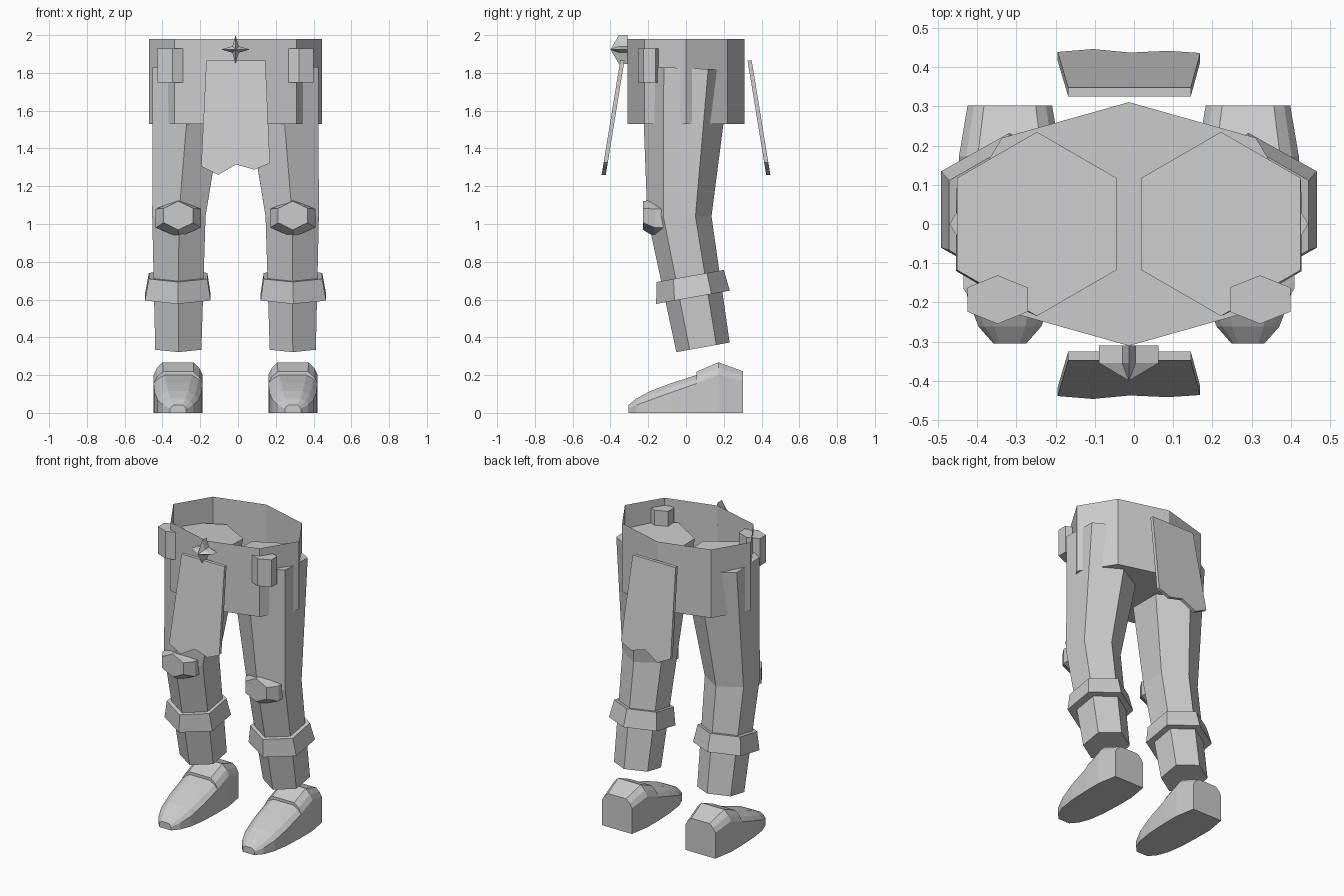
import bpy, bmesh, math

if "Cube" in bpy.data.objects:
    bpy.data.objects.remove(bpy.data.objects["Cube"])

CX = -0.013  # symmetry line of the outfit

grey = bpy.data.materials.new("grey")
grey.diffuse_color = (0.6, 0.6, 0.6, 1)
grey.use_nodes = True
grey.node_tree.nodes["Principled BSDF"].inputs["Base Color"].default_value = grey.diffuse_color


def loft(name, rings, start_cap=True, end_cap=True, apex=None):
    """Skin a list of equal-length point rings into one flat-shaded object."""
    bm = bmesh.new()
    vs = [[bm.verts.new(p) for p in ring] for ring in rings]
    n = len(rings[0])
    for a, b in zip(vs, vs[1:]):
        for i in range(n):
            j = (i + 1) % n
            bm.faces.new((a[i], a[j], b[j], b[i]))
    if start_cap:
        bm.faces.new(vs[0])
    if apex:
        tip = bm.verts.new(apex)
        for i in range(n):
            bm.faces.new((vs[-1][i], vs[-1][(i + 1) % n], tip))
    elif end_cap:
        bm.faces.new(vs[-1])
    bmesh.ops.recalc_face_normals(bm, faces=bm.faces)
    me = bpy.data.meshes.new(name)
    bm.to_mesh(me)
    bm.free()
    me.materials.append(grey)
    ob = bpy.data.objects.new(name, me)
    bpy.context.collection.objects.link(ob)
    return ob


def ring(n, cx, cy, z, rx, ry, tilt=0.0, phase=math.pi / 2):
    """Horizontal polygon whose height rises towards the back by tilt."""
    pts = []
    for i in range(n):
        a = phase + i * math.tau / n
        dy = ry * math.sin(a)
        pts.append((cx + rx * math.cos(a), cy + dy, z + tilt * dy))
    return pts


# Waist: open-topped octagonal band with a floor
loft("waist_band", [ring(8, CX, 0, 1.53, 0.458, 0.311),
                    ring(8, CX, 0, 1.98, 0.458, 0.311)], end_cap=False)

# Front and back hanging cloths with ragged hems
for name, s in (("front_cloth", -1), ("back_cloth", 1)):
    hem = [(-0.182, 1.305), (-0.092, 1.26), (0.003, 1.315),
           (0.1, 1.288), (0.173, 1.318), (0.182, 1.325)]
    outline = [(0.158, 1.865), (-0.155, 1.865)] + hem
    layers = []
    for off in (0.0, 0.022):
        layers.append([(CX + x, s * (0.326 + off + (1.865 - z) * 0.163), z)
                       for x, z in outline])
    loft(name, layers)

# Buckle: four-pointed star with a raised centre
star = []
for i in range(8):
    r = 0.076 if i % 2 == 0 else 0.024
    a = i * math.tau / 8
    star.append((CX + r * math.cos(a), 1.924 + r * math.sin(a)))
loft("star_buckle", [[(x, -0.31, z) for x, z in star],
                     [(x, -0.355, z) for x, z in star]],
     apex=(CX, -0.4, 1.924))

for side, s in (("left", -1), ("right", 1)):
    # Leg: tapering six-sided tube bent at the knee
    q = math.cos(math.pi / 6)
    loft(side + "_leg", [
        ring(6, CX + s * 0.235, 0.0, 1.825, 0.235, 0.235, -0.04),
        ring(6, CX + s * 0.300, -0.035, 1.04, 0.163, 0.17),
        ring(6, CX + s * 0.303, 0.09, 0.347, 0.141, 0.141, 0.18)])

    # Flared cuff below the knee
    loft(side + "_cuff", [
        ring(6, CX + s * 0.306, 0.037, 0.612, 0.172 / q + 0.002, 0.195, 0.18),
        ring(6, CX + s * 0.304, 0.022, 0.725, 0.155 / q, 0.178, 0.18)])

    # Knee pad: bevelled hexagonal block
    kx = CX + s * 0.303
    back, front = [], []
    for i in range(6):
        a = math.pi / 2 + i * math.tau / 6
        back.append((math.cos(a), math.sin(a)))
    loft(side + "_knee_pad", [
        [(kx + 0.138 * u, -0.12, 1.03 + 0.097 * v) for u, v in back],
        [(kx + 0.138 * u, -0.165, 1.03 + 0.099 * v) for u, v in back],
        [(kx + 0.090 * u, -0.227, 1.045 + 0.076 * v) for u, v in back]])

    # Belt pouch: six-sided upright prism
    px = CX + s * 0.335
    loft(side + "_pouch", [ring(6, px, -0.193, z, 0.089, 0.062)
                           for z in (1.75, 1.93)])

    # Shoe: toe and heel parts from (y, half width, side z, top half, top z)
    toe = [(-0.305, 0.042, 0.022, 0.025, 0.042),
           (-0.262, 0.080, 0.042, 0.040, 0.076),
           (-0.190, 0.108, 0.068, 0.052, 0.115),
           (-0.080, 0.124, 0.108, 0.062, 0.157),
           (0.055, 0.130, 0.155, 0.072, 0.200)]
    heel = [(0.055, 0.130, 0.158, 0.080, 0.218),
            (0.172, 0.130, 0.202, 0.082, 0.268),
            (0.302, 0.108, 0.170, 0.066, 0.220)]
    fx = CX + s * 0.304
    for part, rows in (("toe", toe), ("heel", heel)):
        rings = []
        for y, w, zs, wt, zt in rows:
            m, zm = (w * 0.62 + wt * 0.38), zs + (zt - zs) * 0.55
            half = [(w, 0), (w, zs), (m, zm), (wt, zt)]
            prof = half + [(-x, z) for x, z in reversed(half)]
            rings.append([(fx + x, y, z) for x, z in prof])
        loft(side + "_shoe_" + part, rings)
